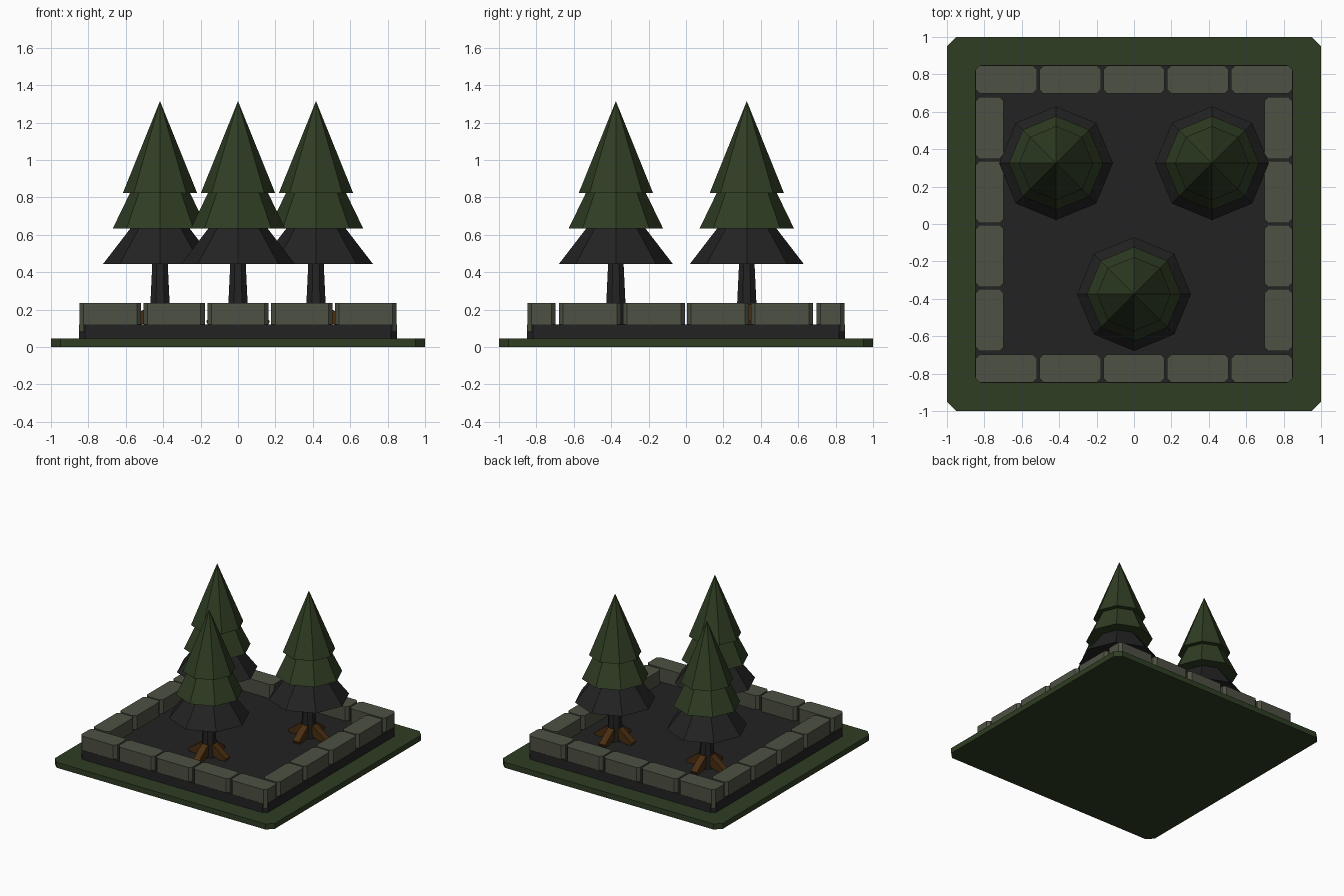
import bpy, bmesh, math
from mathutils import Matrix

if "Cube" in bpy.data.objects:
    bpy.data.objects.remove(bpy.data.objects["Cube"])


def material(name, rgb):
    m = bpy.data.materials.new(name)
    m.diffuse_color = (*rgb, 1)
    m.use_nodes = True
    m.node_tree.nodes["Principled BSDF"].inputs["Base Color"].default_value = m.diffuse_color
    return m


GREEN = material("dark_green", (0.029, 0.047, 0.017))
DARK = material("charcoal", (0.0165, 0.0165, 0.0165))
STONE = material("grey_stone", (0.075, 0.082, 0.056))
BROWN = material("root_brown", (0.066, 0.026, 0.005))


def finish(name, bm, mat):
    bmesh.ops.recalc_face_normals(bm, faces=bm.faces)
    me = bpy.data.meshes.new(name)
    bm.to_mesh(me)
    bm.free()
    me.materials.append(mat)
    ob = bpy.data.objects.new(name, me)
    bpy.context.collection.objects.link(ob)
    return ob


def block(name, x0, x1, y0, y1, z0, z1, cut, mat):
    """Box whose four vertical edges are chamfered."""
    bm = bmesh.new()
    pts = [(x0 + cut, y0), (x1 - cut, y0), (x1, y0 + cut), (x1, y1 - cut),
           (x1 - cut, y1), (x0 + cut, y1), (x0, y1 - cut), (x0, y0 + cut)]
    low = [bm.verts.new((x, y, z0)) for x, y in pts]
    top = [bm.verts.new((x, y, z1)) for x, y in pts]
    bm.faces.new(low)
    bm.faces.new(top)
    for i in range(8):
        j = (i + 1) % 8
        bm.faces.new((low[i], low[j], top[j], top[i]))
    return finish(name, bm, mat)


def frustum(name, x, y, z0, z1, r0, r1, turn, mat):
    """Eight-sided tapered cylinder or cone."""
    bm = bmesh.new()
    bmesh.ops.create_cone(bm, cap_ends=True, segments=8, radius1=r0, radius2=r1,
                          depth=z1 - z0,
                          matrix=Matrix.Translation((x, y, (z0 + z1) / 2))
                          @ Matrix.Rotation(turn, 4, 'Z'))
    bmesh.ops.remove_doubles(bm, verts=bm.verts, dist=1e-5)
    return finish(name, bm, mat)


def roots(name, x, y):
    """Four sloping bars spreading from the trunk."""
    bm = bmesh.new()
    profile = [(0.02, 0.245), (0.055, 0.225), (0.17, 0.14), (0.155, 0.10), (0.02, 0.15)]
    for k in range(4):
        a = k * math.pi / 2
        rings = []
        for w in (-0.028, 0.028):
            rings.append([bm.verts.new((x + r * math.cos(a) - w * math.sin(a),
                                        y + r * math.sin(a) + w * math.cos(a), z))
                          for r, z in profile])
        p, q = rings
        bm.faces.new(p)
        bm.faces.new(q)
        for i in range(len(p)):
            j = (i + 1) % len(p)
            bm.faces.new((p[i], p[j], q[j], q[i]))
    return finish(name, bm, BROWN)


# Ground slab and soil bed
block("grass_base", -1, 1, -1, 1, 0, 0.045, 0.05, GREEN)
block("soil_bed", -0.849, 0.849, -0.849, 0.849, 0.045, 0.12, 0.03, DARK)

# Stone border: five front and back, four along each side
Z0, Z1 = 0.085, 0.235
for s, side in ((-1, "front"), (1, "back")):
    ya, yb = sorted((s * 0.847, s * 0.697))
    for i in range(5):
        c = (i - 2) * 0.3415
        block(f"{side}_stone_{i + 1}", c - 0.164, c + 0.164, ya, yb, Z0, Z1, 0.022, STONE)
for s, side in ((-1, "left"), (1, "right")):
    xa, xb = sorted((s * 0.847, s * 0.697))
    for i in range(4):
        c = (i - 1.5) * 0.3425
        block(f"{side}_stone_{i + 1}", xa, xb, c - 0.166, c + 0.166, Z0, Z1, 0.022, STONE)

# Trees: trunk, roots and three foliage tiers
for n, (x, y) in enumerate([(-0.417, 0.325), (0.417, 0.325), (0, -0.375)], 1):
    frustum(f"trunk_{n}", x, y, 0.11, 0.46, 0.062, 0.044, math.pi / 8, DARK)
    roots(f"roots_{n}", x, y)
    frustum(f"lower_foliage_{n}", x, y, 0.445, 0.645, 0.304, 0.15, 0, DARK)
    frustum(f"middle_foliage_{n}", x, y, 0.635, 0.835, 0.252, 0.155, 0, GREEN)
    frustum(f"top_foliage_{n}", x, y, 0.825, 1.315, 0.198, 0, 0, GREEN)
